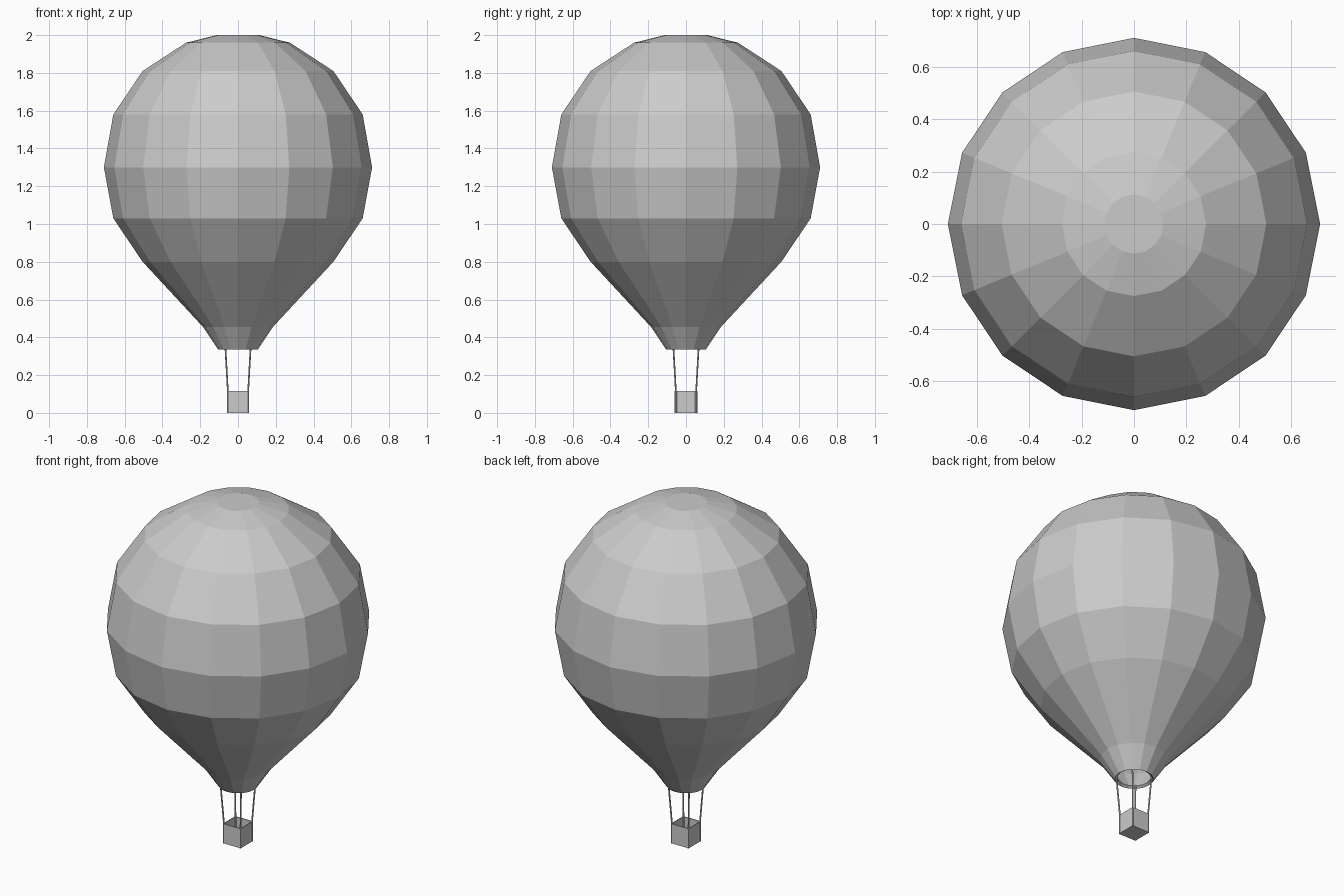
import bpy, bmesh, math
from mathutils import Vector

cube = bpy.data.objects.get("Cube")
if cube:
    bpy.data.objects.remove(cube, do_unlink=True)

grey = bpy.data.materials.new("plain_grey")
grey.use_nodes = True
GREY = (0.6, 0.6, 0.6, 1)
grey.diffuse_color = GREY
grey.node_tree.nodes["Principled BSDF"].inputs["Base Color"].default_value = GREY


def finish(name, bm):
    bmesh.ops.recalc_face_normals(bm, faces=bm.faces)
    mesh = bpy.data.meshes.new(name)
    bm.to_mesh(mesh)
    bm.free()
    mesh.materials.append(grey)
    obj = bpy.data.objects.new(name, mesh)
    bpy.context.collection.objects.link(obj)
    return obj


# Envelope: faceted lathe, open at the mouth and closed by a flat crown
SIDES = 16
profile = [(0.105, 0.335), (0.185, 0.455), (0.505, 0.80), (0.66, 1.03), (0.71, 1.30),
           (0.66, 1.58), (0.505, 1.81), (0.275, 1.96), (0.113, 2.0)]
bm = bmesh.new()
rings = []
for r, z in profile:
    angles = [2 * math.pi * i / SIDES for i in range(SIDES)]
    rings.append([bm.verts.new((r * math.cos(a), r * math.sin(a), z)) for a in angles])
for low, high in zip(rings, rings[1:]):
    for i in range(SIDES):
        j = (i + 1) % SIDES
        bm.faces.new((low[i], low[j], high[j], high[i]))
bm.faces.new(rings[-1])
envelope = finish("envelope", bm)
shell = envelope.modifiers.new("fabric_thickness", 'SOLIDIFY')
shell.thickness = 0.018
shell.offset = -1

# Basket: open box with a thick rim
HALF, HEIGHT, WALL = 0.058, 0.115, 0.008
bm = bmesh.new()
bmesh.ops.create_cube(bm, size=1)
for v in bm.verts:
    v.co = Vector((v.co.x * 2 * HALF, v.co.y * 2 * HALF, (v.co.z + 0.5) * HEIGHT))
top = [f for f in bm.faces if f.normal.z > 0.9]
bmesh.ops.inset_region(bm, faces=top, thickness=WALL)
floor = bmesh.ops.extrude_discrete_faces(bm, faces=top)["faces"]
for v in floor[0].verts:
    v.co.z = WALL
finish("basket", bm)


# Square-section strut between two points
def strut(name, start, end, radius):
    start, end = Vector(start), Vector(end)
    bm = bmesh.new()
    bmesh.ops.create_cone(bm, cap_ends=True, segments=6, radius1=radius,
                          radius2=radius, depth=(end - start).length)
    obj = finish(name, bm)
    obj.location = (start + end) / 2
    obj.rotation_euler = (end - start).to_track_quat('Z', 'Y').to_euler()


# Ropes from the mouth rim to the basket, and a post at each basket corner
for side, sx in (("left", 1), ("right", -1)):
    for end, sy in (("front", -1), ("back", 1)):
        foot = (0.053 * sx, 0.053 * sy)
        strut(f"{end}_{side}_rope", (*foot, 0.10), (0.067 * sx, 0.067 * sy, 0.35), 0.0045)
        strut(f"{end}_{side}_corner_post", (*foot, 0), (*foot, HEIGHT), 0.007)
